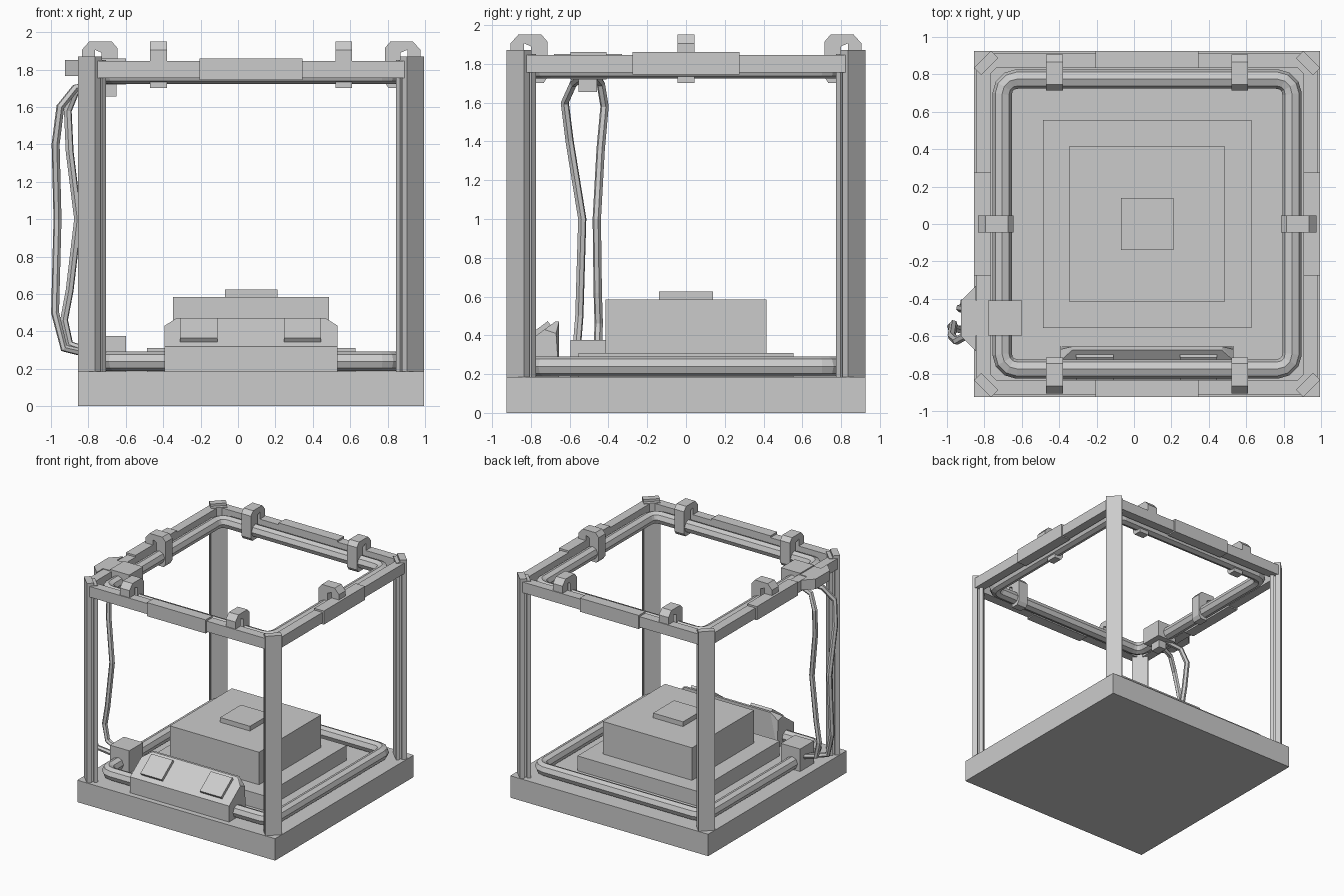
import bpy, bmesh
from math import pi, sin, cos
from mathutils import Matrix, Vector

if "Cube" in bpy.data.objects:
    bpy.data.objects.remove(bpy.data.objects["Cube"])

CX = 0.07  # centre of the square base in x
CENTRE = Matrix.Translation((CX, 0, 0))


def finish(name, bm, mat=None):
    if mat:
        bmesh.ops.transform(bm, matrix=mat, verts=bm.verts)
    bmesh.ops.recalc_face_normals(bm, faces=bm.faces)
    me = bpy.data.meshes.new(name)
    bm.to_mesh(me)
    bm.free()
    ob = bpy.data.objects.new(name, me)
    bpy.context.collection.objects.link(ob)
    return ob


def box(name, x, y, z, mat=None):
    bm = bmesh.new()
    bmesh.ops.create_cube(bm, size=1)
    for v in bm.verts:
        v.co = Vector([(a + b) / 2 + c * (b - a) for (a, b), c in zip((x, y, z), v.co)])
    return finish(name, bm, mat)


def prism(name, pts, depth, mat=None):
    """Extrude a 2D outline given as 3D points along a depth vector."""
    bm = bmesh.new()
    face = bm.faces.new([bm.verts.new(p) for p in pts])
    new = bmesh.ops.extrude_face_region(bm, geom=[face])['geom']
    bmesh.ops.translate(bm, vec=depth, verts=[g for g in new if isinstance(g, bmesh.types.BMVert)])
    # the source face stays as the bottom cap
    if face.is_valid is False:
        bmesh.ops.holes_fill(bm, edges=bm.edges)
    return finish(name, bm, mat)


def tube(name, pts, radius, res, cyclic=False):
    cu = bpy.data.curves.new(name, 'CURVE')
    cu.dimensions = '3D'
    cu.bevel_depth, cu.bevel_resolution, cu.use_fill_caps = radius, res, True
    sp = cu.splines.new('POLY')
    sp.points.add(len(pts) - 1)
    for p, co in zip(sp.points, pts):
        p.co = (*co, 1)
    sp.use_cyclic_u = cyclic
    sp.use_smooth = False
    ob = bpy.data.objects.new(name, cu)
    bpy.context.collection.objects.link(ob)
    return ob


def turn(k, extra=0):
    return CENTRE @ Matrix.Rotation(k * pi / 2 + extra, 4, 'Z')


# base slab
box('base', (-0.855, 0.995), (-0.925, 0.925), (0, 0.185))

# stepped bed and part on it
box('bed_plate', (-0.487, 0.627), (-0.555, 0.555), (0.185, 0.31))
box('bed_block', (-0.347, 0.487), (-0.415, 0.415), (0.31, 0.585))
box('bed_top', (-0.07, 0.21), (-0.14, 0.14), (0.585, 0.625))

# diagonal corner posts with stepped inner ridge and top cap; top side bars
R = 0.88 * 2 ** 0.5  # outer diagonal face distance
for k in range(4):
    d = turn(k, pi / 4)
    t, s = 0.064, 0.045
    outline = [(R, -t), (R, t), (R - 0.04, t), (R - 0.04, s), (R - 0.055, s), (R - 0.055, t),
               (R - 0.085, t), (R - 0.085, -t), (R - 0.055, -t), (R - 0.055, -s),
               (R - 0.04, -s), (R - 0.04, -t)]
    prism(f'corner_post_{k}', [(x, y, 0.185) for x, y in outline], (0, 0, 1.665), d)
    box(f'post_cap_{k}', (R - 0.055, R), (-t, t), (1.84, 1.87), d)
    m = turn(k)
    box(f'top_bar_{k}', (0.835, 0.912), (-0.84, 0.84), (1.755, 1.845), m)
    box(f'bar_sleeve_{k}', (0.835, 0.925), (-0.275, 0.275), (1.745, 1.86), m)

# octagonal rails, one on the base and one under the top frame
H, C = 0.775, 0.08
loop = []
for k in range(4):
    for i in range(4):
        a = k * pi / 2 + i * pi / 6
        sx, sy = [(1, 1), (-1, 1), (-1, -1), (1, -1)][k]
        loop.append((CX + sx * (H - C) + C * cos(a), sy * (H - C) + C * sin(a)))
for name, z in (('lower_rail', 0.24), ('upper_rail', 1.775)):
    tube(name, [(x, y, z) for x, y in loop], 0.052, 2, True)

# hook clips that hang the upper rail from the bars
hook = [(0.905, 1.84), (0.905, 1.905), (0.865, 1.95), (0.745, 1.95), (0.715, 1.915),
        (0.715, 1.73), (0.735, 1.70), (0.8, 1.70), (0.8, 1.89), (0.835, 1.905), (0.835, 1.84)]
for k, off in ((0, 0), (2, 0), (1, -0.495), (1, 0.495), (3, -0.495), (3, 0.495)):
    prism(f'rail_clip_{k}_{off}', [(r, off - 0.045, z) for r, z in hook], (0, 0.09, 0), turn(k))

# front control panel: wedge with clipped upper corners
bm = bmesh.new()
for sgn in (-1, 1):
    for x, y, z in ((.4625, -.88, .185), (.4625, -.88, .32), (.4625, -.73, .43), (.4625, -.67, .185),
                    (.4625, -.67, .41), (.40, -.675, .47), (.40, -.655, .47), (.4625, -.655, .185)):
        bm.verts.new((CX + sgn * x, y, z))
hull = bmesh.ops.convex_hull(bm, input=bm.verts)
junk = {v for v in hull['geom_interior'] + hull['geom_unused'] if isinstance(v, bmesh.types.BMVert)}
bmesh.ops.delete(bm, geom=list(junk), context='VERTS')
bmesh.ops.dissolve_limit(bm, angle_limit=0.02, verts=bm.verts, edges=bm.edges)
finish('control_panel', bm)

# two tilted display pads
for x in (-0.21, 0.345):
    m = Matrix.Translation((x, -0.775, 0.402)) @ Matrix.Rotation(0.635, 4, 'X')
    box('panel_pad', (-0.1, 0.1), (-0.092, 0.092), (-0.02, 0.02), m)

# cable boxes on both rails and the outside bracket
box('lower_cable_box', (-0.78, -0.6), (-0.595, -0.41), (0.185, 0.375))
box('upper_cable_box', (-0.78, -0.6), (-0.595, -0.41), (1.72, 1.86))
box('upper_box_foot', (-0.72, -0.65), (-0.555, -0.46), (1.655, 1.73))
prism('cable_bracket', [(-0.845, -0.68, 1.765), (-0.925, -0.6, 1.765), (-0.925, -0.41, 1.765),
                        (-0.845, -0.33, 1.765)], (0, 0, 0.085))
box('bracket_arm', (-0.86, -0.77), (-0.595, -0.41), (1.78, 1.85))

# loose cables between the boxes
tube('cable_outer', [(-.70, -.53, 1.74), (-.87, -.58, 1.70), (-.965, -.625, 1.5), (-.94, -.6, 1.64)][:2] +
     [(-.95, -.625, 1.6), (-.975, -.6, 1.4), (-.965, -.535, 1.0), (-.978, -.55, .5),
      (-.93, -.565, .31), (-.76, -.53, .27)], 0.022, 1)
tube('cable_inner', [(-.70, -.47, 1.74), (-.86, -.44, 1.70), (-.91, -.42, 1.58), (-.90, -.44, 1.36),
                     (-.855, -.46, 1.0), (-.90, -.455, .62), (-.93, -.45, .46),
                     (-.90, -.455, .33), (-.76, -.48, .28)], 0.022, 1)
